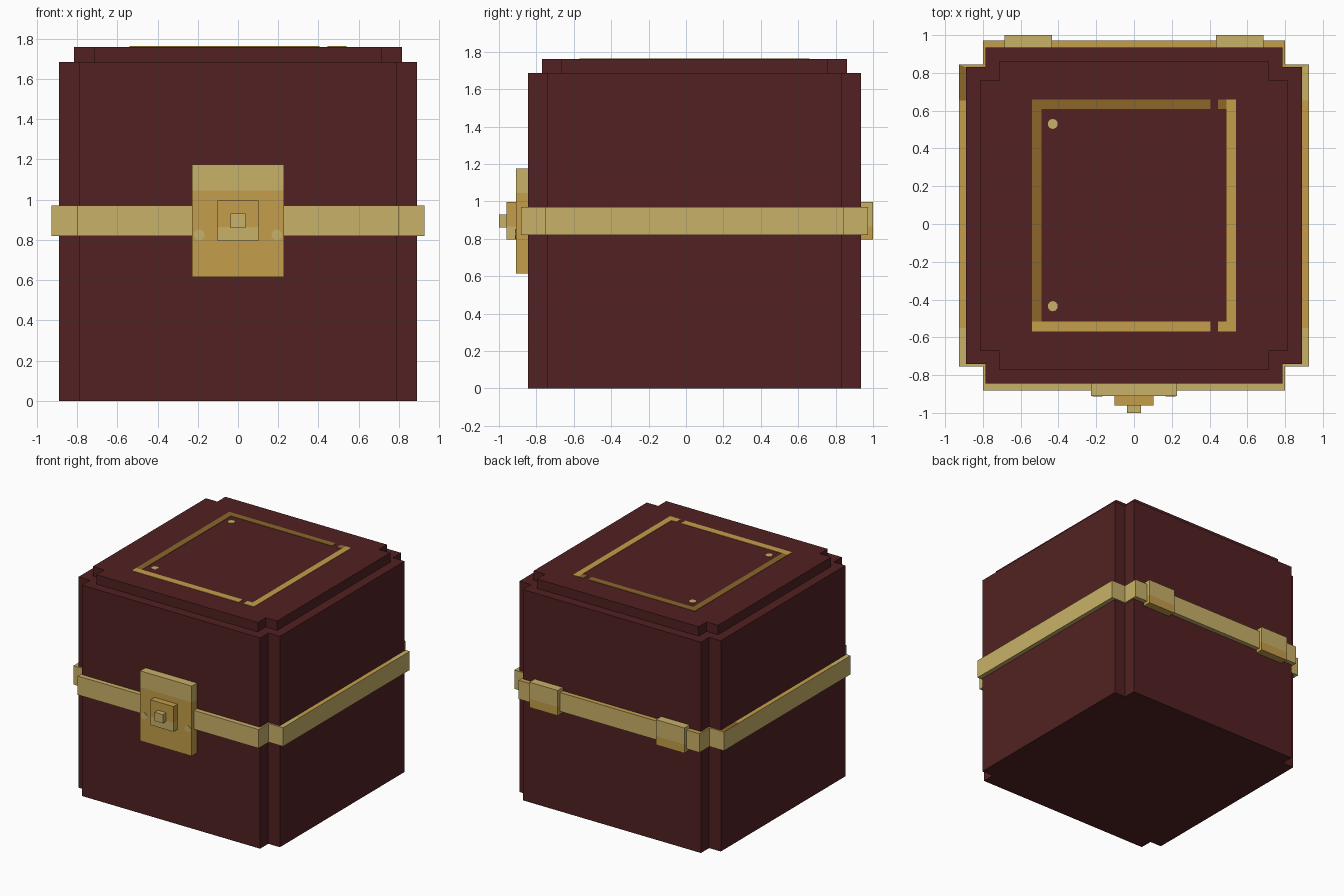
import bpy
import bmesh
from math import pi
from mathutils import Matrix, Vector

cube = bpy.data.objects.get("Cube")
if cube:
    bpy.data.objects.remove(cube, do_unlink=True)

MID_Y = 0.045  # centre line of the chest body


def material(name, r, g, b):
    m = bpy.data.materials.new(name)
    m.use_nodes = True
    m.diffuse_color = (r, g, b, 1)
    bsdf = next(n for n in m.node_tree.nodes if n.type == "BSDF_PRINCIPLED")
    bsdf.inputs["Base Color"].default_value = (r, g, b, 1)
    return m


MAROON = material("maroon", 0.084, 0.0152, 0.016)
PALE = material("pale_gold", 0.584, 0.44, 0.138)
GOLD = material("gold", 0.552, 0.337, 0.069)
DARK = material("dark_gold", 0.262, 0.136, 0.023)


def finish(name, bm, mats):
    bmesh.ops.recalc_face_normals(bm, faces=bm.faces[:])
    mesh = bpy.data.meshes.new(name)
    bm.to_mesh(mesh)
    bm.free()
    for m in mats:
        mesh.materials.append(m)
    obj = bpy.data.objects.new(name, mesh)
    bpy.context.collection.objects.link(obj)
    return obj


def cut(bm, co, normal):
    bmesh.ops.bisect_plane(bm, geom=bm.verts[:] + bm.edges[:] + bm.faces[:],
                           plane_co=co, plane_no=normal)


def box(name, x, y, z, lower, upper=None, split=None):
    """Box from ranges; an optional height splits it into two colours."""
    bm = bmesh.new()
    lo, hi = Vector((x[0], y[0], z[0])), Vector((x[1], y[1], z[1]))
    mat = Matrix.Translation((lo + hi) / 2) @ Matrix.Diagonal((hi - lo).to_4d())
    mat[3][3] = 1
    bmesh.ops.create_cube(bm, size=1, matrix=mat)
    if upper:
        cut(bm, (0, 0, split), (0, 0, 1))
        for f in bm.faces:
            f.material_index = int(f.calc_center_median().z > split)
    return finish(name, bm, [lower] + ([upper] if upper else []))


def disc(name, centre, mat, turn=Matrix()):
    bm = bmesh.new()
    bmesh.ops.create_cone(bm, cap_ends=True, segments=10, radius1=0.027,
                          radius2=0.027, depth=0.006,
                          matrix=Matrix.Translation(centre) @ turn)
    return finish(name, bm, [mat])


def outline(outer, inner):
    """Square outline with a square notch in each corner."""
    pts = []
    corner = [(outer, inner), (inner, inner), (inner, outer)]
    for i in range(4):
        for x, y in corner:
            for _ in range(i):
                x, y = -y, x
            pts.append((x, y + MID_Y))
    return pts


def notched_block(name, outer, inner, z0, z1, mat):
    bm = bmesh.new()
    base = bm.faces.new([bm.verts.new((x, y, z0)) for x, y in outline(outer, inner)])
    new = bmesh.ops.extrude_face_region(bm, geom=[base], use_keep_orig=True)["geom"]
    bmesh.ops.translate(bm, vec=(0, 0, z1 - z0),
                        verts=[v for v in new if isinstance(v, bmesh.types.BMVert)])
    return finish(name, bm, [mat])


# Chest body and raised lid panel
notched_block("chest_body", 0.89, 0.787, 0, 1.685, MAROON)
notched_block("lid_panel", 0.815, 0.714, 1.685, 1.76, MAROON)

# Metal band wrapped around the body
bm = bmesh.new()
rings = []
for pts, z in ((outline(0.927, 0.8), 0.82), (outline(0.927, 0.8), 0.97),
               (outline(0.885, 0.78), 0.97), (outline(0.885, 0.78), 0.82)):
    rings.append([bm.verts.new((x, y, z)) for x, y in pts])
for a, b in zip(rings, rings[1:] + rings[:1]):
    for i in range(12):
        j = (i + 1) % 12
        bm.faces.new((a[i], a[j], b[j], b[i]))
for y in (0.655, -0.55):
    cut(bm, (0, y, 0), (0, 1, 0))
bm.normal_update()
for f in bm.faces:
    c = f.calc_center_median()
    if c.z > 0.96 and c.y > -0.55:
        f.material_index = 1
        if 0.655 < c.y < 0.87 and abs(c.x) > 0.85:
            f.material_index = 2 if c.x < 0 else 0
finish("metal_band", bm, [PALE, GOLD, DARK])

# Lock on the front
box("lock_plate", (-0.228, 0.228), (-0.91, -0.84), (0.615, 1.175), GOLD, PALE, 1.045)
box("lock_boss", (-0.102, 0.102), (-0.96, -0.9), (0.795, 0.997), PALE, GOLD, 0.865)
box("lock_knob", (-0.037, 0.037), (-1.0, -0.95), (0.86, 0.93), PALE)

# Rivets on the lock and hinges on the back
for side, s in (("left", 1), ("right", -1)):
    disc(side + "_rivet", (s * 0.193, -0.91, 0.825), PALE, Matrix.Rotation(pi / 2, 4, "X"))
    xs = sorted((s * 0.435, s * 0.685))
    box(side + "_hinge", xs, (0.92, 1.0), (0.795, 0.997), GOLD, PALE, 0.865)

# Inlaid frame on the lid
Z = (1.756, 1.763)
box("inlay_front", (-0.54, 0.405), (-0.57, -0.515), Z, GOLD)
box("inlay_front_corner", (0.445, 0.54), (-0.57, -0.515), Z, GOLD)
box("inlay_back", (-0.54, 0.405), (0.61, 0.66), Z, DARK)
box("inlay_back_stub", (0.445, 0.49), (0.61, 0.66), Z, DARK)
box("inlay_right", (-0.54, -0.49), (-0.515, 0.61), Z, DARK)
box("inlay_left", (0.49, 0.54), (-0.515, 0.66), Z, GOLD)
for end, y in (("front", -0.435), ("back", 0.53)):
    disc("inlay_stud_" + end, (-0.43, y, 1.76), PALE)
